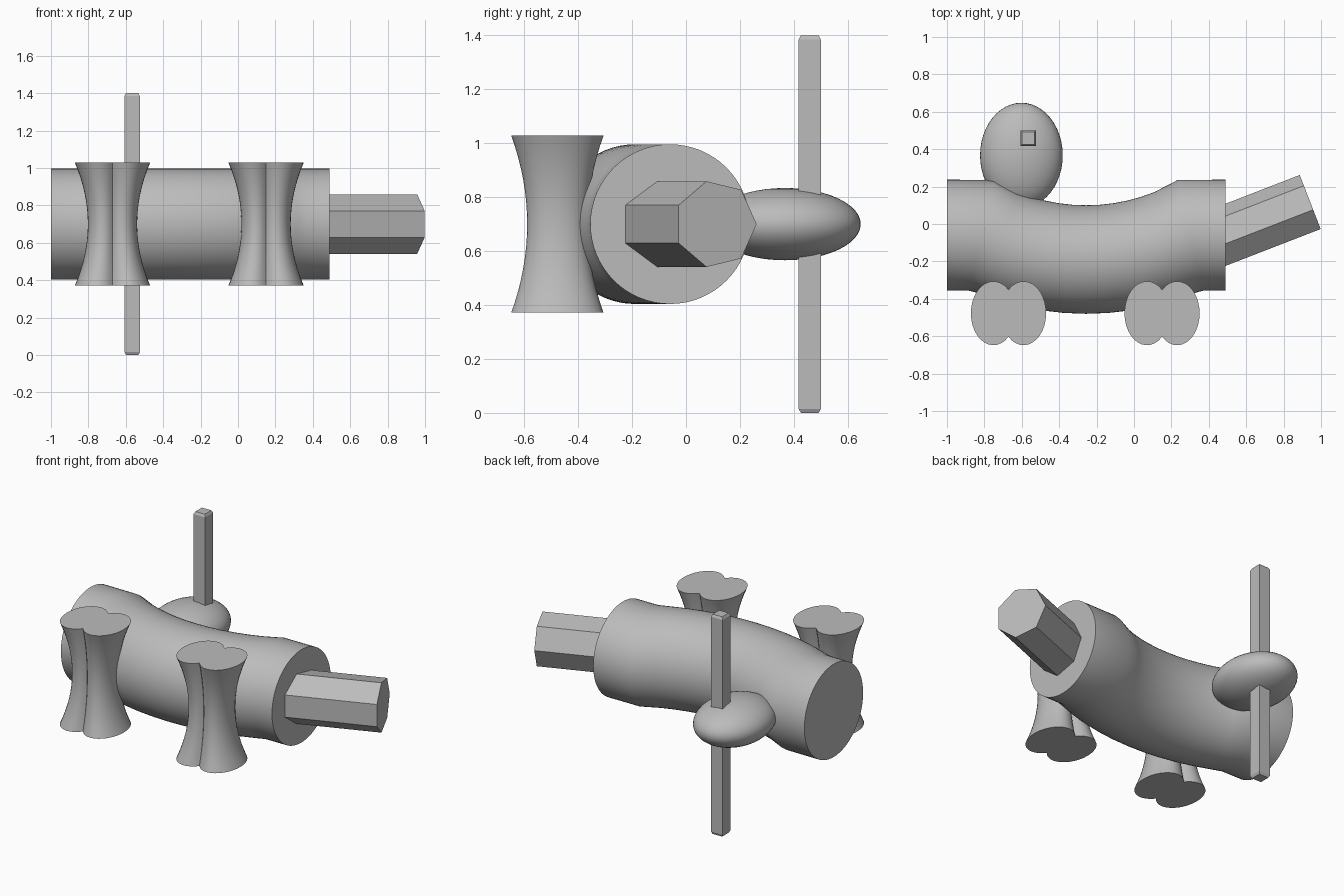
import bpy, bmesh, math
from mathutils import Vector

old = bpy.data.objects.get("Cube")
if old:
    bpy.data.objects.remove(old, do_unlink=True)

grey = bpy.data.materials.new("plain grey")
grey.use_nodes = True
colour = (0.5, 0.5, 0.5, 1)
grey.diffuse_color = colour
grey.node_tree.nodes["Principled BSDF"].inputs["Base Color"].default_value = colour
MID = 0.7  # height of the main axis


def finish(bm, name, smooth=True):
    bmesh.ops.recalc_face_normals(bm, faces=bm.faces)
    mesh = bpy.data.meshes.new(name)
    bm.to_mesh(mesh)
    bm.free()
    mesh.materials.append(grey)
    obj = bpy.data.objects.new(name, mesh)
    bpy.context.collection.objects.link(obj)
    if smooth:
        bpy.ops.object.select_all(action='DESELECT')
        obj.select_set(True)
        bpy.context.view_layer.objects.active = obj
        bpy.ops.object.shade_smooth_by_angle(angle=math.radians(32))
    return obj


def loft(name, rings, smooth=True):
    """Skin a list of equal rings and cap both ends."""
    bm = bmesh.new()
    loops = [[bm.verts.new(p) for p in ring] for ring in rings]
    n = len(loops[0])
    for a, b in zip(loops, loops[1:]):
        for i in range(n):
            j = (i + 1) % n
            bm.faces.new((a[i], a[j], b[j], b[i]))
    bm.faces.new(loops[0])
    bm.faces.new(loops[-1])
    return finish(bm, name, smooth)


def ring(centre, across, radius, sides, stretch=1.0):
    """Circle spanned by a horizontal direction and the z axis."""
    across, up = Vector(across).normalized(), Vector((0, 0, 1))
    return [Vector(centre) + radius * (across * math.cos(t) * stretch + up * math.sin(t))
            for t in (math.tau * i / sides for i in range(sides))]


# Bent tube: straight collars joined by an arc, mitred at the joints
R, SWEEP, STEPS = 1.27, math.radians(26.1), 12
MX, MY, TUBE = -0.256, -0.19, 0.296
sections = [ring((-1, -0.059, MID), (0, 1, 0), TUBE, 64)]
for k in range(STEPS + 1):
    a = SWEEP * (2 * k / STEPS - 1)
    end = k in (0, STEPS)
    tilt = a / 2 if end else a
    centre = (MX + R * math.sin(a), MY + R * (1 - math.cos(a)), MID)
    sections.append(ring(centre, (-math.sin(tilt), math.cos(tilt), 0), TUBE, 64,
                         1 / math.cos(tilt) if end else 0.98))
sections.append(ring((0.488, -0.059, MID), (0, 1, 0), TUBE, 64))
loft("bent_body", sections)

# Seven-sided nozzle, angled towards the back
axis = Vector((0.932, 0.361, 0)).normalized()
side = Vector((-axis.y, axis.x, 0))
tip = Vector((0.945, 0.11, MID))
loft("nozzle", [ring(tip - axis * 0.7, side, 0.163, 7), ring(tip, side, 0.163, 7)], False)

# Waisted pillars with a two-lobed cross-section
LOBE_X, LOBE_Y, OFFSET = 0.12, 0.171, 0.081
valley = math.acos(-OFFSET / LOBE_X)
half = [(OFFSET + LOBE_X * math.cos(t), LOBE_Y * math.sin(t))
        for t in (valley * (2 * i / 24 - 1) for i in range(25))]
outline = half + [(-x, -y) for x, y in half[1:-1]]
for name, cx in (("right_pillar", -0.671), ("left_pillar", 0.15)):
    rings = []
    for k in range(17):
        t = 2 * k / 16 - 1
        s = 1 - 0.345 * (1 - t * t)
        rings.append([(cx + x * s, -0.477 + y * s, MID + 0.328 * t) for x, y in outline])
    loft(name, rings)

# Flattened egg-shaped hub behind the body
bm = bmesh.new()
bmesh.ops.create_uvsphere(bm, u_segments=48, v_segments=24, radius=1)
bmesh.ops.scale(bm, vec=(0.221, 0.281, 0.134), verts=bm.verts)
bmesh.ops.translate(bm, vec=(-0.602, 0.367, MID), verts=bm.verts)
finish(bm, "hub")

# Upright square rod with chamfered ends
levels = ((0, 0.033), (0.015, 0.041), (1.385, 0.041), (1.4, 0.033))
loft("upright_rod", [[(-0.566 + sx * h, 0.459 + sy * h, z)
                      for sx, sy in ((-1, -1), (1, -1), (1, 1), (-1, 1))]
                     for z, h in levels], False)
